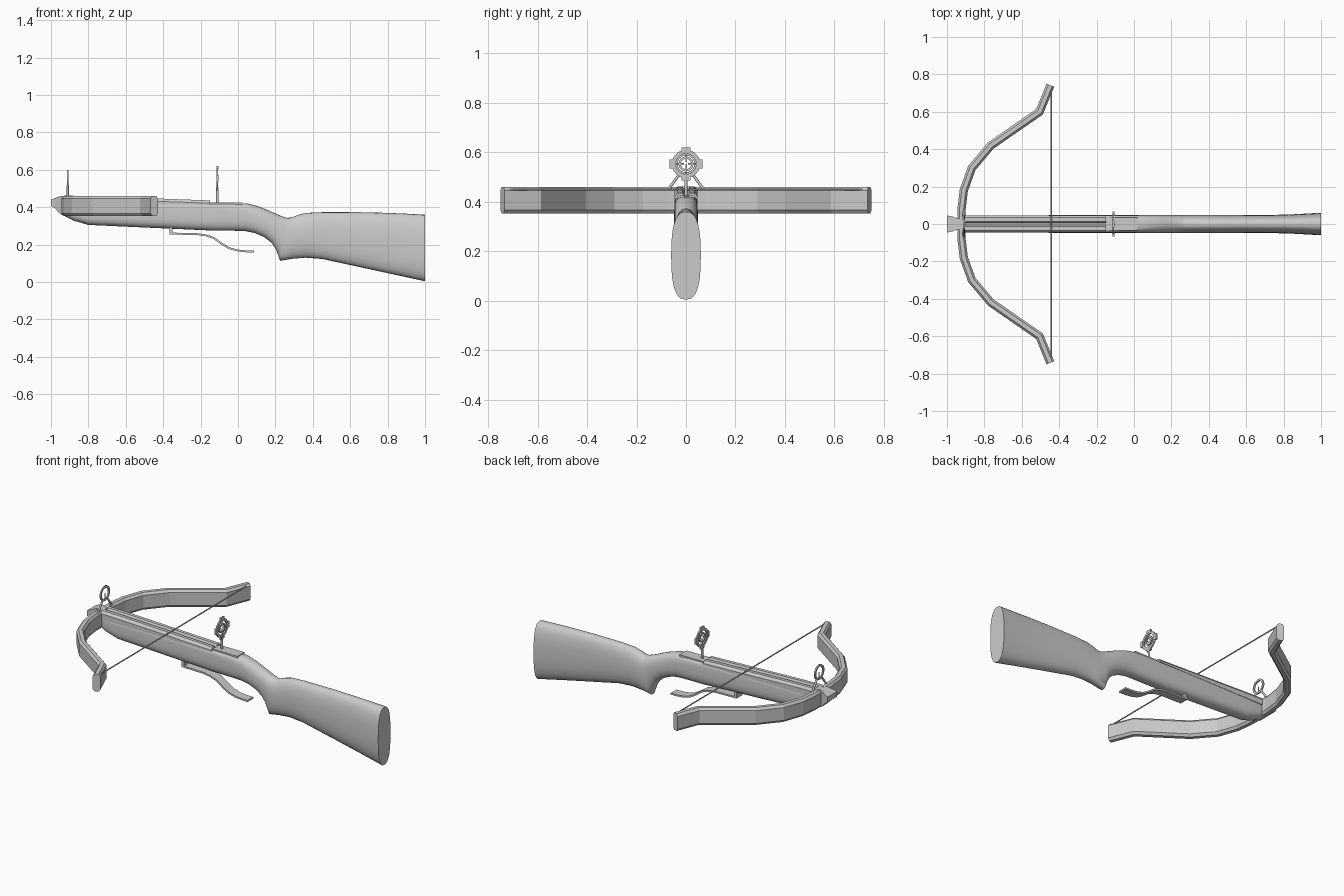
import bpy, bmesh, math
from mathutils import Vector

if "Cube" in bpy.data.objects:
    bpy.data.objects.remove(bpy.data.objects["Cube"])


def make(name, rings, angle=35, closed=False):
    """Skin a list of vertex rings; cap the ends unless the loop is closed."""
    bm = bmesh.new()
    vs = [[bm.verts.new(p) for p in r] for r in rings]
    n, m = len(rings[0]), len(rings)
    for i in range(m if closed else m - 1):
        a, b = vs[i], vs[(i + 1) % m]
        for j in range(n):
            bm.faces.new((a[j], a[(j + 1) % n], b[(j + 1) % n], b[j]))
    if not closed:
        bm.faces.new(vs[0])
        bm.faces.new(vs[-1])
    bmesh.ops.recalc_face_normals(bm, faces=bm.faces)
    me = bpy.data.meshes.new(name)
    bm.to_mesh(me)
    bm.free()
    ob = bpy.data.objects.new(name, me)
    bpy.context.collection.objects.link(ob)
    bpy.ops.object.select_all(action='DESELECT')
    ob.select_set(True)
    bpy.context.view_layer.objects.active = ob
    if angle:
        bpy.ops.object.shade_smooth_by_angle(angle=math.radians(angle))
    return ob


def ribbon(path, section, to3d):
    """Sweep (offset, across) section along a 2D path with mitred corners."""
    pts = [Vector(p) for p in path]
    rings = []
    for i, p in enumerate(pts):
        a = (p - pts[i - 1]).normalized() if i else None
        b = (pts[i + 1] - p).normalized() if i < len(pts) - 1 else None
        t = ((a or b) + (b or a)).normalized()
        n = Vector((-t.y, t.x)) / max(0.5, t.dot(a or b))
        rings.append([to3d(p + n * o, w) for o, w in section])
    return rings


def box(name, x, y, z):
    q = [(y[0], z[0]), (y[1], z[0]), (y[1], z[1]), (y[0], z[1])]
    return make(name, [[(k, *p) for p in q] for k in x], 0)


def bar(name, p, q, r, sides=8):
    p, q = Vector(p), Vector(q)
    d = (q - p).normalized()
    u = d.orthogonal().normalized()
    v = d.cross(u)
    c = [math.tau * (i + 0.5) / sides for i in range(sides)]
    return make(name, [[e + (u * math.cos(t) + v * math.sin(t)) * r for t in c] for e in (p, q)], 50)


def sight_ring(name, x, z, r_out, r_in, t=0.008, sides=24):
    rings = []
    for i in range(sides):
        a = math.tau * i / sides
        rings.append([(x + dx, r * math.cos(a), z + r * math.sin(a))
                      for dx, r in ((-t/2, r_in), (t/2, r_in), (t/2, r_out), (-t/2, r_out))])
    return make(name, rings, 35, True)


# Stock: top x/z, bottom x/z, half width, upper and lower roundness
stations = [
    (-.94, .42, -.94, .36, .038, 8, 2.6), (-.88, .42, -.88, .328, .043, 8, 2.6),
    (-.80, .42, -.80, .305, .046, 8, 2.6), (-.36, .42, -.36, .285, .047, 8, 2.6),
    (-.14, .42, -.14, .275, .047, 6, 2.6), (-.02, .422, -.02, .274, .047, 4, 2.6),
    (.05, .42, .04, .272, .048, 3, 2.5), (.11, .404, .09, .262, .048, 2.5, 2.4),
    (.17, .380, .14, .240, .048, 2.3, 2.3), (.22, .357, .18, .210, .048, 2.3, 2.3),
    (.26, .343, .205, .17, .048, 2.3, 2.3), (.285, .344, .225, .113, .048, 2.3, 2.3),
    (.32, .358, .29, .124, .048, 2.3, 2.3), (.36, .369, .36, .130, .048, 2.3, 2.3),
    (.45, .373, .45, .123, .048, 2.4, 2.4), (.65, .373, .65, .080, .048, 2.5, 2.5),
    (.82, .369, .82, .043, .050, 2.5, 2.5), (1.0, .36, 1.0, .004, .060, 2.6, 2.6)]
rings = []
for xt, zt, xb, zb, w, nt, nb in stations:
    ring = []
    for i in range(28):
        a = math.tau * i / 28
        c, s = math.cos(a), math.sin(a)
        e = 2 / (nt if s > 0 else nb)
        y = w * math.copysign(abs(c) ** e, c)
        k = (math.copysign(abs(s) ** e, s) + 1) / 2
        ring.append((xb + (xt - xb) * k, y, zb + (zt - zb) * k))
    rings.append(ring)
make("stock", rings, 40)

# Grooved bolt rail and the flat plate behind it
rings = []
for x, top in ((-.93, .462), (-.78, .459), (-.15, .436)):
    half = [(.046, .412), (.046, top - .015), (.034, top), (.014, top), (.006, top - .016)]
    rings.append([(x, y, z) for y, z in half] + [(x, -y, z) for y, z in reversed(half)])
make("bolt_rail", rings, 0)
box("top_plate", (-.15, .02), (-.034, .034), (.41, .425))

# Flared nose block ahead of the bow
rings = []
for x, w, b, t in ((-1, .045, .408, .44), (-.98, .043, .395, .448), (-.945, .03, .358, .461), (-.90, .03, .35, .461)):
    rings.append([(x, -w, b), (x, w, b), (x, w, t), (x, -w, t)])
make("nose_block", rings, 0)

# Recurved bow with chamfered section, mirrored half path
half = [(-.922, .08), (-.91, .18), (-.867, .3), (-.765, .42), (-.505, .6), (-.447, .742)]
path = [(x, -y) for x, y in reversed(half)] + half
h, c = .022, .011
section = [(-h, .367), (-h + c, .353), (h - c, .353), (h, .367),
           (h, .446), (h - c, .46), (-h + c, .46), (-h, .446)]
make("bow", ribbon(path, section, lambda p, z: (p.x, p.y, z)), 0)
bar("bow_string", (-.442, -.72, .45), (-.442, .72, .45), .004)

# Long curved trigger lever with its mounting block
path = [(-.365, .259), (-.22, .256), (-.17, .249), (-.13, .235), (-.08, .2),
        (-.045, .18), (0, .168), (.04, .164), (.085, .163)]
section = [(-.005, -.028), (.005, -.028), (.005, .028), (-.005, .028)]
make("trigger_lever", ribbon(path, section, lambda p, y: (p.x, y, p.y)), 35)
box("trigger_mount", (-.365, -.35), (-.028, .028), (.258, .31))

# Rear sight: double ring, four tabs, spokes and post
X, Z = -.11, .553
sight_ring("rear_sight_ring", X, Z, .057, .041)
sight_ring("rear_sight_inner_ring", X, Z, .030, .021)
for i in range(4):
    a = i * math.pi / 2
    dy, dz = round(math.cos(a)), round(math.sin(a))
    y, z = dy * .058, Z + dz * .058
    w, t = (.009, .018) if dy else (.018, .009)
    box("rear_sight_tab", (X - .005, X + .005), (y - w, y + w), (z - t, z + t))
    bar("rear_sight_spoke", (X, dy * .008, Z + dz * .008), (X, dy * .045, Z + dz * .045), .003)
bar("rear_sight_post", (X, 0, .415), (X, 0, .5), .007)

# Front sight: ring, cross bar and two splayed legs
X = -.91
sight_ring("front_sight_ring", X, .553, .046, .034)
bar("front_sight_bar", (X, 0, .514), (X, 0, .553), .003)
for s in (-1, 1):
    bar("front_sight_leg", (X, s * .07, .452), (X, s * .024, .515), .006)
